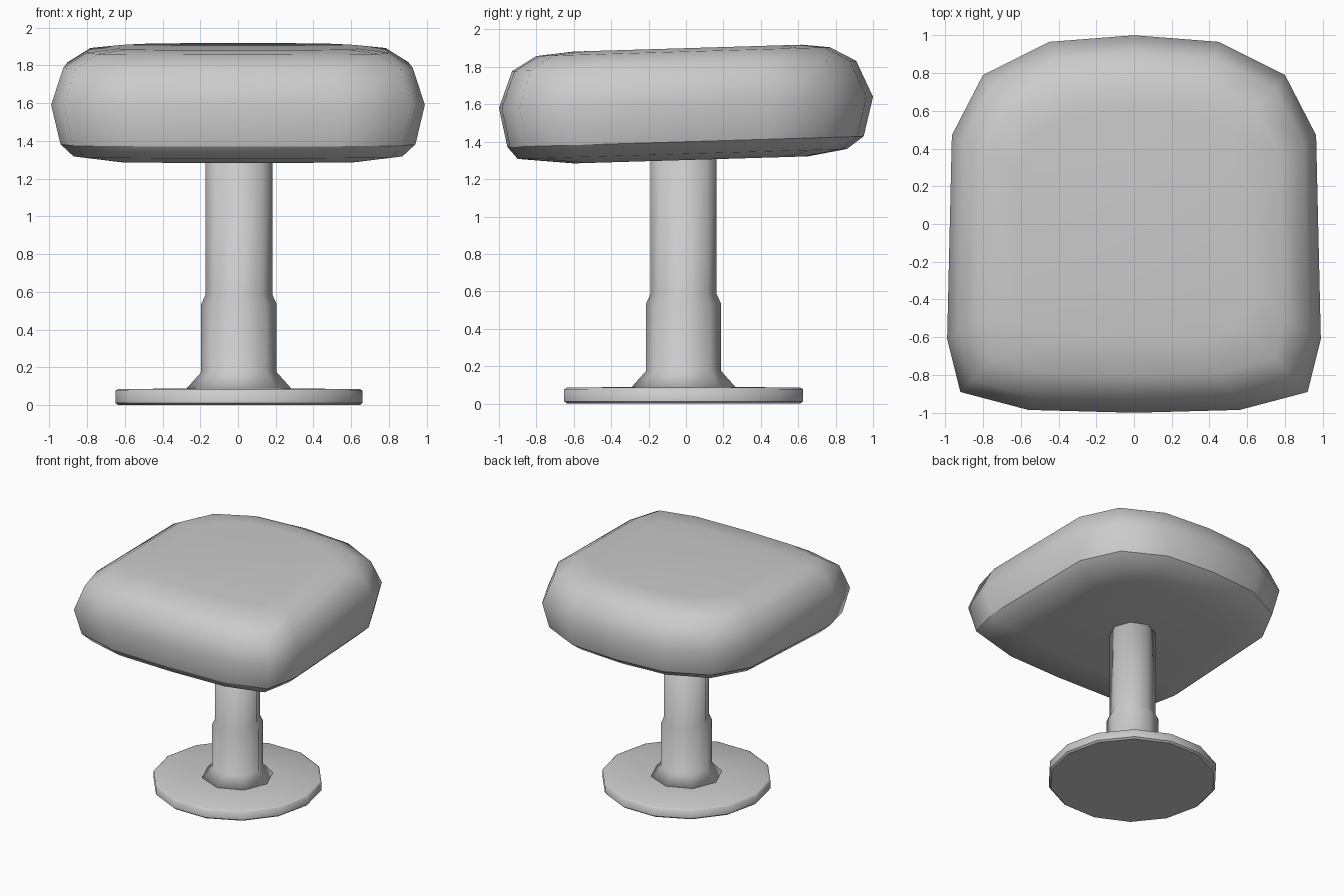
import bpy
import math

cube = bpy.data.objects.get("Cube")
if cube:
    bpy.data.objects.remove(cube)

grey = bpy.data.materials.new("plain_grey")
grey.use_nodes = True
COLOUR = (0.6, 0.6, 0.6, 1)
grey.diffuse_color = COLOUR
grey.node_tree.nodes["Principled BSDF"].inputs["Base Color"].default_value = COLOUR


def loft(name, rings, sharp_rings=()):
    """Skin a stack of equal rings, cap both ends, keep chosen rings sharp."""
    n = len(rings[0])
    verts = [p for ring in rings for p in ring]
    faces = [list(range(n))[::-1], [len(verts) - n + i for i in range(n)]]
    for r in range(len(rings) - 1):
        for i in range(n):
            a, b = r * n + i, r * n + (i + 1) % n
            faces.append([a, b, b + n, a + n])
    mesh = bpy.data.meshes.new(name)
    mesh.from_pydata(verts, [], faces)
    mesh.materials.append(grey)
    for face in mesh.polygons:
        face.use_smooth = True
    for edge in mesh.edges:
        a, b = (v // n for v in edge.vertices)
        edge.use_edge_sharp = a == b and a in sharp_rings
    obj = bpy.data.objects.new(name, mesh)
    bpy.context.collection.objects.link(obj)
    return obj


def circle(radius, z, sides):
    step = math.tau / sides
    return [(0.005 + radius * math.cos(i * step),
             -0.013 + radius * math.sin(i * step), z) for i in range(sides)]


# Base plate, with a rounded top rim and a crisp underside
loft("base_plate", [circle(0.64, 0, 14), circle(0.655, 0.012, 14),
                    circle(0.655, 0.077, 14), circle(0.64, 0.085, 14),
                    circle(0.2, 0.09, 14)], sharp_rings=(0, 1))

# Flared, stepped pedestal post
post = [(0.285, 0.08), (0.2, 0.175), (0.2, 0.535), (0.177, 0.585), (0.177, 1.33)]
loft("pedestal_post", [circle(r, z, 8) for r, z in post])

# Cushion outline: right half mirrored into a closed loop, front to back
half = [(0.56, -0.985), (0.92, -0.89), (0.99, -0.61), (0.965, 0.47),
        (0.8, 0.79), (0.45, 0.965)]
outline = [(0, -1)] + half + [(0, 1)] + [(-x, y) for x, y in reversed(half)]

# Cushion layers: x scale, front y, back y, height at the middle
layers = [(0.66, -0.6, 0.65, 1.302), (0.88, -0.9, 0.86, 1.335),
          (0.95, -0.955, 0.95, 1.4), (1, -1, 1, 1.61), (0.935, -0.93, 0.91, 1.805),
          (0.81, -0.8, 0.77, 1.882), (0.64, -0.6, 0.62, 1.9)]
TILT = 0.03
rings = []
for sx, front, back, z in layers:
    ring = []
    for x, y in outline:
        py = front + (back - front) * (y + 1) / 2
        ring.append((x * sx, py, z + TILT * py))
    rings.append(ring)
loft("seat_cushion", rings, sharp_rings=(2,))
